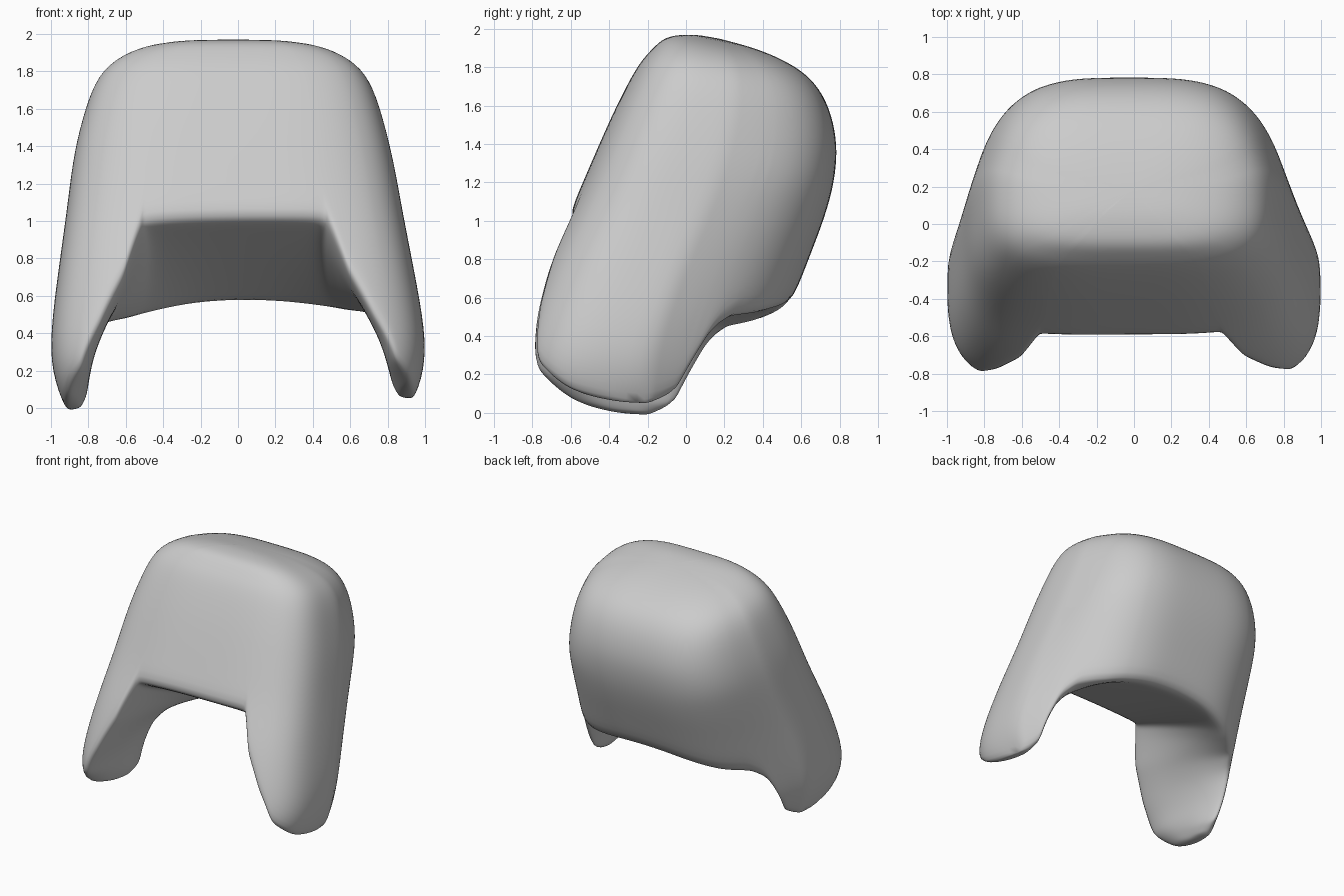
import bpy, bmesh, math

if "Cube" in bpy.data.objects:
    bpy.data.objects.remove(bpy.data.objects["Cube"])

# Sections from crown to hem: half width, front y, front z, back y, back z
SECTIONS = [
    (0.24, 0.06, 1.97, 0.32, 1.91),
    (0.48, -0.09, 1.96, 0.48, 1.85),
    (0.65, -0.18, 1.89, 0.64, 1.75),
    (0.745, -0.26, 1.79, 0.74, 1.60),
    (0.81, -0.36, 1.60, 0.785, 1.40),
    (0.86, -0.46, 1.38, 0.77, 1.20),
    (0.90, -0.59, 1.08, 0.715, 1.00),
    (0.95, -0.75, 0.75, 0.62, 0.75),
    (1.00, -0.87, 0.40, 0.51, 0.45),
    (0.995, -0.89, 0.20, 0.44, 0.20),
    (0.93, -0.82, 0.00, 0.37, 0.00),
    (0.87, -0.74, -0.15, 0.32, -0.15),
]
# Hem height by angle: -90 front, 0 side flap, 90 back
HEM = [(-90, 1.01), (-71.5, 1.0), (-69.5, 0.9), (-66, 0.70), (-57, 0.45), (-45, 0.23),
       (-22, 0.09), (0, 0.015), (6, 0.07), (10, 0.22), (15, 0.39), (24, 0.46),
       (45, 0.475), (60, 0.50), (90, 0.555)]
# Matching front and back hem angles, from flap tip to middle
PAIRS = [(0, 0), (-22, 3), (-45, 8), (-57, 14), (-66, 28), (-69.5, 44), (-71.5, 58), (-90, 90)]
STEPS, ROWS, INNER = 6, 20, 14


def clamp(v):
    return min(max(v, 0), 1)


def hem_height(deg):
    for (a, za), (b, zb) in zip(HEM, HEM[1:]):
        if deg <= b:
            return za + (zb - za) * (deg - a) / (b - a)
    return HEM[-1][1]


def section(t):
    """Smoothly interpolated section at parameter t."""
    last = len(SECTIONS) - 1
    i = min(int(t), last - 1)
    f = t - i
    p = [SECTIONS[min(max(i + k, 0), last)] for k in (-1, 0, 1, 2)]
    return [b + 0.5 * f * (c - a + f * (2*a - 5*b + 4*c - d + f * (3*(b - c) + d - a)))
            for a, b, c, d in zip(*p)]


def shell_point(ang, t):
    """Point on the rounded-box body, boxier in front and narrower behind."""
    w, yf, zf, yb, zb = section(t)
    low = clamp((t - 5) / 3)
    c, s = math.cos(ang), math.sin(ang)
    c = math.copysign(abs(c) ** (0.58 if s > 0 else 0.58 - 0.1 * low), c)
    s = math.copysign(abs(s) ** (0.54 if s > 0 else 0.5), s)
    z = (zf + zb) / 2 + (zb - zf) / 2 * s
    x = w * c * (1 - (0.2 + 0.13 * low) * max(s, 0)) - 0.028 * clamp(z - 0.4)
    return x, (yf + yb) / 2 + (yb - yf) / 2 * s, z


def hem_parameter(ang):
    """Find where a column meets the hem; one flap hangs slightly lower."""
    target = hem_height(math.degrees(math.asin(math.sin(ang)))) + 0.03 * math.cos(ang)
    lo, hi = 0.0, len(SECTIONS) - 1.0
    for _ in range(30):
        mid = (lo + hi) / 2
        if shell_point(ang, mid)[2] > target:
            lo = mid
        else:
            hi = mid
    return lo


bm = bmesh.new()


def face(*verts):
    unique = list(dict.fromkeys(verts))
    if len(unique) > 2:
        bm.faces.new(unique)


def column(u, side):
    """Vertices from crown to hem; u runs from left tip to right tip."""
    k = K - abs(u)
    i = min(k // STEPS, len(PAIRS) - 2)
    f = k / STEPS - i
    ang = math.radians(PAIRS[i][side] * (1 - f) + PAIRS[i + 1][side] * f)
    if u < 0:
        ang = math.pi - ang
    end = hem_parameter(ang)
    return [bm.verts.new(shell_point(ang, end * j / ROWS)) for j in range(ROWS + 1)]


# Outer surface of the hood
K = STEPS * (len(PAIRS) - 1)
front = {u: column(u, 0) for u in range(-K, K + 1)}
back = {u: column(u, 1) for u in range(-K + 1, K)}
back[-K], back[K] = front[-K], front[K]
ring = [front[u] for u in range(-K, K + 1)] + [back[u] for u in range(K - 1, -K, -1)]
crown = bm.verts.new((0, 0.19, 1.95))
for i, col in enumerate(ring):
    nxt = ring[(i + 1) % len(ring)]
    face(crown, col[0], nxt[0])
    for j in range(ROWS):
        face(col[j], col[j + 1], nxt[j + 1], nxt[j])


def inner_point(a, b, v):
    """Point between front and back hem, padded towards the middle."""
    p = a.lerp(b, v)
    p.x *= 1 - 0.07 * (1 - (2 * v - 1) ** 4)
    return p


# Sloping underside and inner flap faces, spanned from front hem to back hem
spans = []
inner_verts = []
for u in range(-K, K + 1):
    a, b = front[u][-1], back[u][-1]
    if a is b:
        spans.append([a] * (INNER + 1))
    else:
        row = [bm.verts.new(inner_point(a.co, b.co, j / INNER)) for j in range(1, INNER)]
        inner_verts += row
        spans.append([a] + row + [b])
for s, n in zip(spans, spans[1:]):
    for j in range(INNER):
        face(s[j], s[j + 1], n[j + 1], n[j])
bmesh.ops.recalc_face_normals(bm, faces=bm.faces)


def soften(verts, times):
    for _ in range(times):
        bmesh.ops.smooth_vert(bm, verts=verts, factor=0.3,
                              use_axis_x=True, use_axis_y=True, use_axis_z=True)


# Soften the inner corners, then the hem and crown
soften(inner_verts, 8)
soften(bm.verts[:], 2)
mesh = bpy.data.meshes.new("hood")
bm.to_mesh(mesh)
bm.free()
hood = bpy.data.objects.new("hood", mesh)
bpy.context.collection.objects.link(hood)
soft = hood.modifiers.new("round", 'SUBSURF')
soft.levels = soft.render_levels = 1

grey = bpy.data.materials.new("light grey")
grey.diffuse_color = (0.6, 0.6, 0.6, 1)
grey.use_nodes = True
grey.node_tree.nodes["Principled BSDF"].inputs["Base Color"].default_value = grey.diffuse_color
mesh.materials.append(grey)
for p in mesh.polygons:
    p.use_smooth = True
